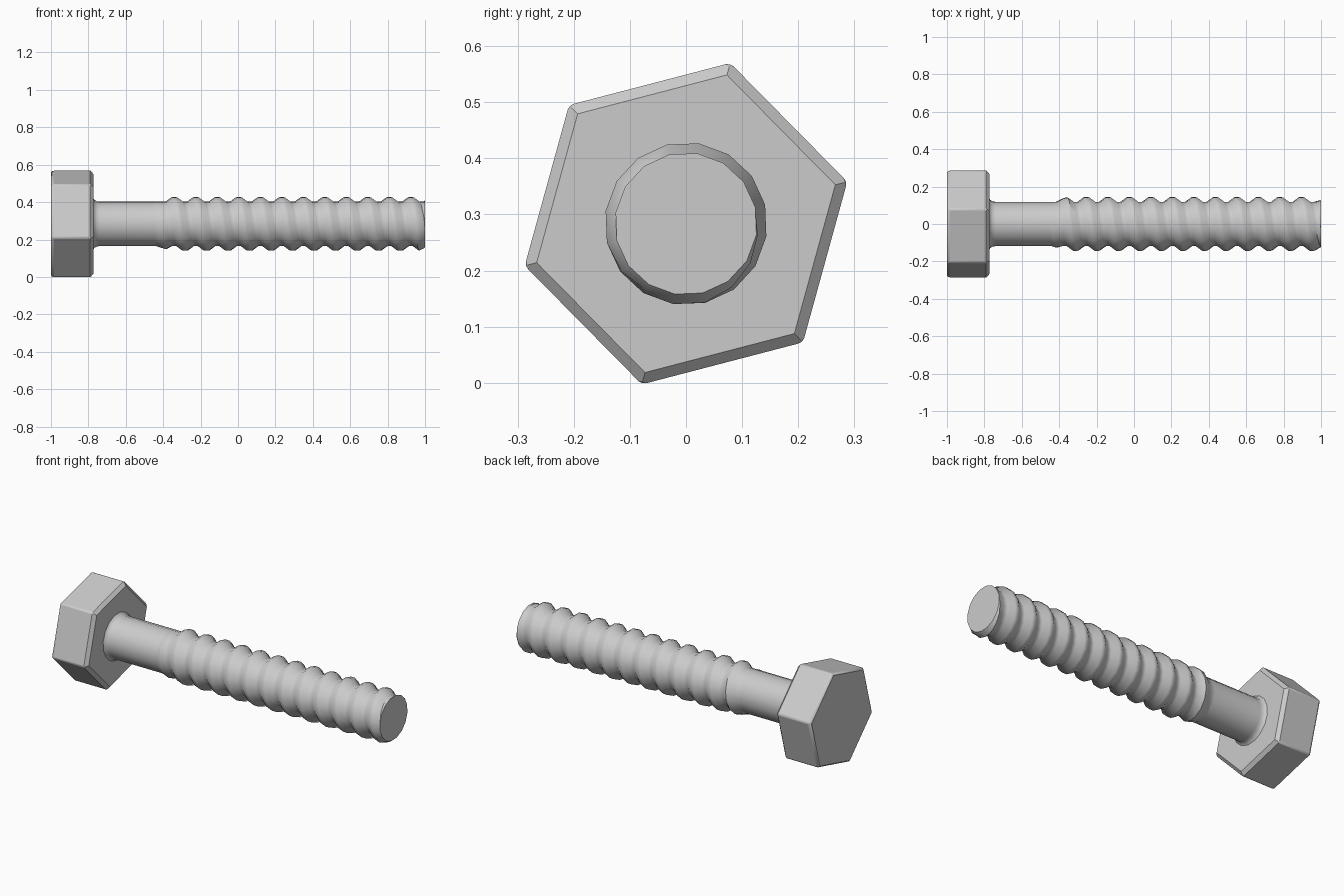
import bpy, bmesh
from math import pi, cos, sin, radians

if "Cube" in bpy.data.objects:
    bpy.data.objects.remove(bpy.data.objects["Cube"])

CZ = 0.2835          # height of the bolt axis
SIDES = 16
PITCH = 0.115
ROOT, CREST = 0.12, 0.145
START, END = -0.44, 1.0
PHASE = radians(13.5)


def point(x, r, a):
    return (x, r * cos(a), CZ + r * sin(a))


def loft(name, columns, smooth, cap_x=()):
    """Skin neighbouring columns of points, merge the seam and cap flat ends."""
    bm = bmesh.new()
    cols = [[bm.verts.new(p) for p in c] for c in columns]
    for a, b in zip(cols, cols[1:]):
        for i in range(len(a) - 1):
            bm.faces.new((a[i], b[i], b[i + 1], a[i + 1]))
    bmesh.ops.remove_doubles(bm, verts=bm.verts, dist=0.0005)
    for x in cap_x:
        rim = [e for e in bm.edges if e.is_boundary
               and all(abs(v.co.x - x) < 1e-4 for v in e.verts)]
        bmesh.ops.holes_fill(bm, edges=rim, sides=0)
    bmesh.ops.recalc_face_normals(bm, faces=bm.faces)
    mesh = bpy.data.meshes.new(name)
    bm.to_mesh(mesh)
    bm.free()
    ob = bpy.data.objects.new(name, mesh)
    bpy.context.collection.objects.link(ob)
    bpy.ops.object.select_all(action='DESELECT')
    ob.select_set(True)
    bpy.context.view_layer.objects.active = ob
    bpy.ops.object.shade_smooth_by_angle(angle=radians(smooth))
    return ob


def turned(profile, sides, phase):
    return [[point(x, r, phase + 2 * pi * j / sides) for x, r in profile]
            for j in range(sides + 1)]


# Hexagonal head with chamfered rims and softened corners
head = loft("hex_head", turned([(-1, 0.285), (-0.992, 0.297), (-0.79, 0.297), (-0.772, 0.275)],
                               6, radians(14.6)), 30, (-1, -0.772))
bevel = head.modifiers.new("soft_corners", 'BEVEL')
bevel.width = 0.008
bevel.segments = 2
bevel.limit_method = 'ANGLE'
bevel.angle_limit = radians(52)

# Plain shank with a small fillet under the head
loft("shank", turned([(-0.775, 0.14), (-0.768, 0.13), (-0.755, 0.122), (-0.74, ROOT), (START, ROOT)],
                     SIDES, PHASE), 40)

# Right-handed helical thread: crest and root flats repeated along each column
TOOTH = [(-0.012, CREST), (0.012, CREST), (0.045, ROOT), (0.07, ROOT)]


def thread_point(x, r, a):
    if x <= START:
        return point(START, ROOT, a)
    if x >= END:
        return point(END, 0.127, a)
    fade = min(1, (x - START) / 0.08)
    r = ROOT + (r - ROOT) * fade
    return point(x, min(r, 0.127 + (END - x) * 0.7), a)


columns = []
for j in range(SIDES + 1):
    a = PHASE + 2 * pi * j / SIDES
    base = -0.34 + PITCH * (a - pi / 2) / (2 * pi)
    columns.append([thread_point(base + k * PITCH + dx, r, a)
                    for k in range(-4, 15) for dx, r in TOOTH])
loft("thread", columns, 40, (END,))
